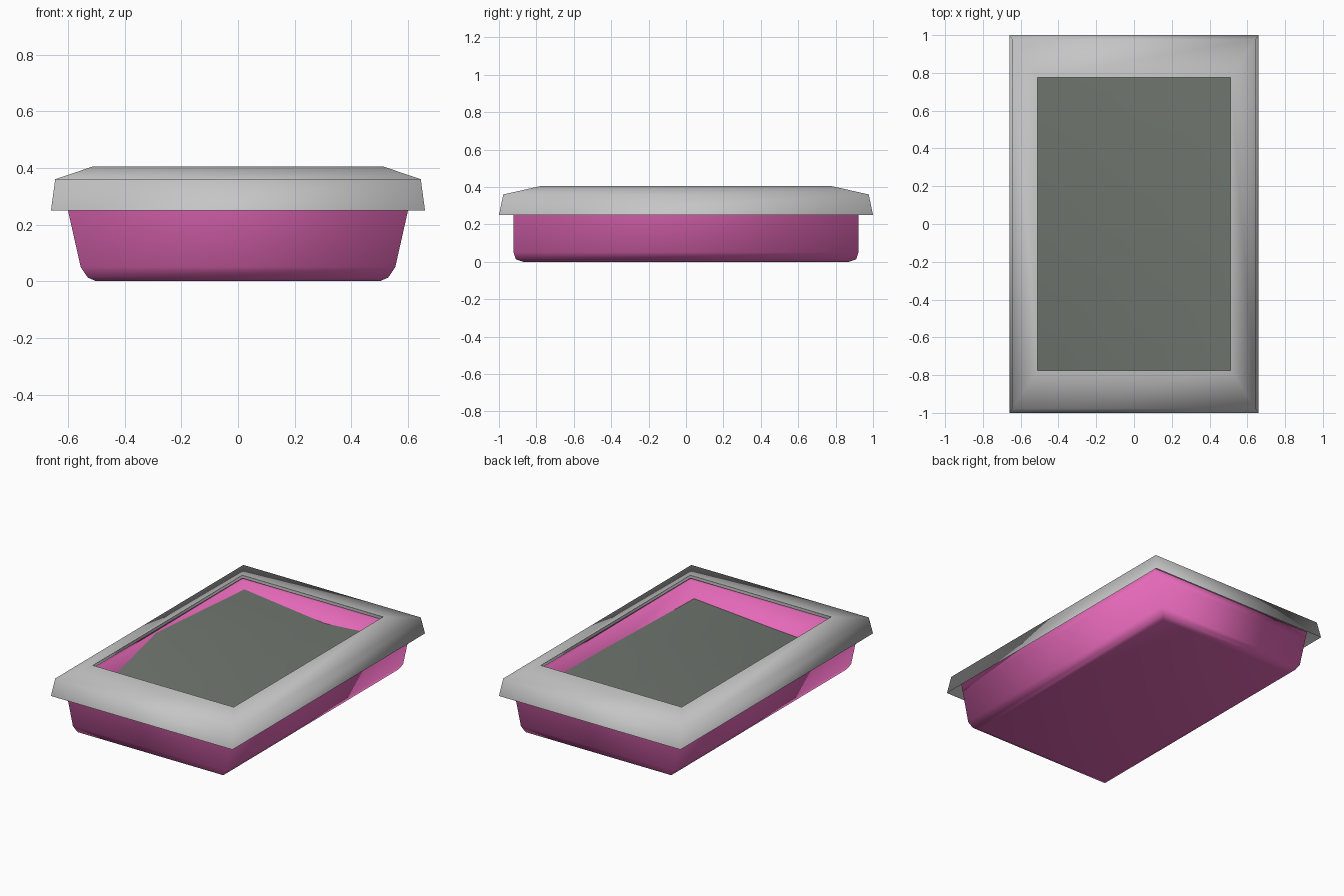
import bpy, bmesh

if "Cube" in bpy.data.objects:
    bpy.data.objects.remove(bpy.data.objects["Cube"])


def material(name, rgb):
    m = bpy.data.materials.new(name)
    m.diffuse_color = (*rgb, 1)
    m.use_nodes = True
    m.node_tree.nodes["Principled BSDF"].inputs["Base Color"].default_value = m.diffuse_color
    return m


def finish(bm, name, mat):
    me = bpy.data.meshes.new(name)
    bm.to_mesh(me)
    bm.free()
    for p in me.polygons:
        p.use_smooth = True
    me.materials.append(mat)
    ob = bpy.data.objects.new(name, me)
    bpy.context.collection.objects.link(ob)
    return ob


def ring_shell(name, rings, mat, base=False, end=False, sharp_ring=None):
    """Skin successive rectangles given as (half x, half y, z)."""
    bm = bmesh.new()
    loops = [[bm.verts.new((sx * x, sy * y, z))
              for sx, sy in ((-1, -1), (1, -1), (1, 1), (-1, 1))]
             for x, y, z in rings]
    for a, b in zip(loops, loops[1:]):
        for i in range(4):
            j = (i + 1) % 4
            bm.faces.new((a[i], a[j], b[j], b[i]))
    if base:
        bm.faces.new(loops[0][::-1])
    if end:
        bm.faces.new(loops[-1])
    if sharp_ring is not None:
        ring = loops[sharp_ring]
        for i in range(4):
            bm.edges.get((ring[i], ring[(i + 1) % 4])).smooth = False
    return finish(bm, name, mat)


pink = material("pink plastic", (0.78, 0.14, 0.48))
grey = material("light grey plastic", (0.56, 0.56, 0.56))
gravel = material("dark grey litter", (0.16, 0.18, 0.16))

# Tray: tapered long sides, upright ends, rounded bottom edge, thin inner wall
ring_shell("tray", [(0.50, 0.87, 0.0), (0.53, 0.91, 0.013),
                    (0.555, 0.922, 0.05), (0.60, 0.922, 0.25),
                    (0.612, 0.922, 0.305), (0.597, 0.90, 0.305),
                    (0.54, 0.90, 0.05), (0.50, 0.87, 0.015)],
           pink, base=True, end=True)

# Rim: overhanging skirt, sloped top and a short inner lip
ring_shell("rim", [(0.66, 1.0, 0.25), (0.645, 0.977, 0.36),
                   (0.512, 0.776, 0.405), (0.512, 0.776, 0.385)],
           grey, sharp_ring=2)

# Litter: gently uneven surface, rows run from front to back
heights = [(0.11, 0.145, 0.188), (0.30, 0.22, 0.21), (0.245, 0.178, 0.22)]
bm = bmesh.new()
grid = [[bm.verts.new(((i - 1) * (0.54 + 0.223 * (z - 0.05)),
                       (j - 1) * 0.90, z))
         for i, z in enumerate(row)] for j, row in enumerate(heights)]
for j in range(2):
    for i in range(2):
        bm.faces.new((grid[j][i], grid[j][i + 1],
                      grid[j + 1][i + 1], grid[j + 1][i]))
finish(bm, "litter", gravel)
